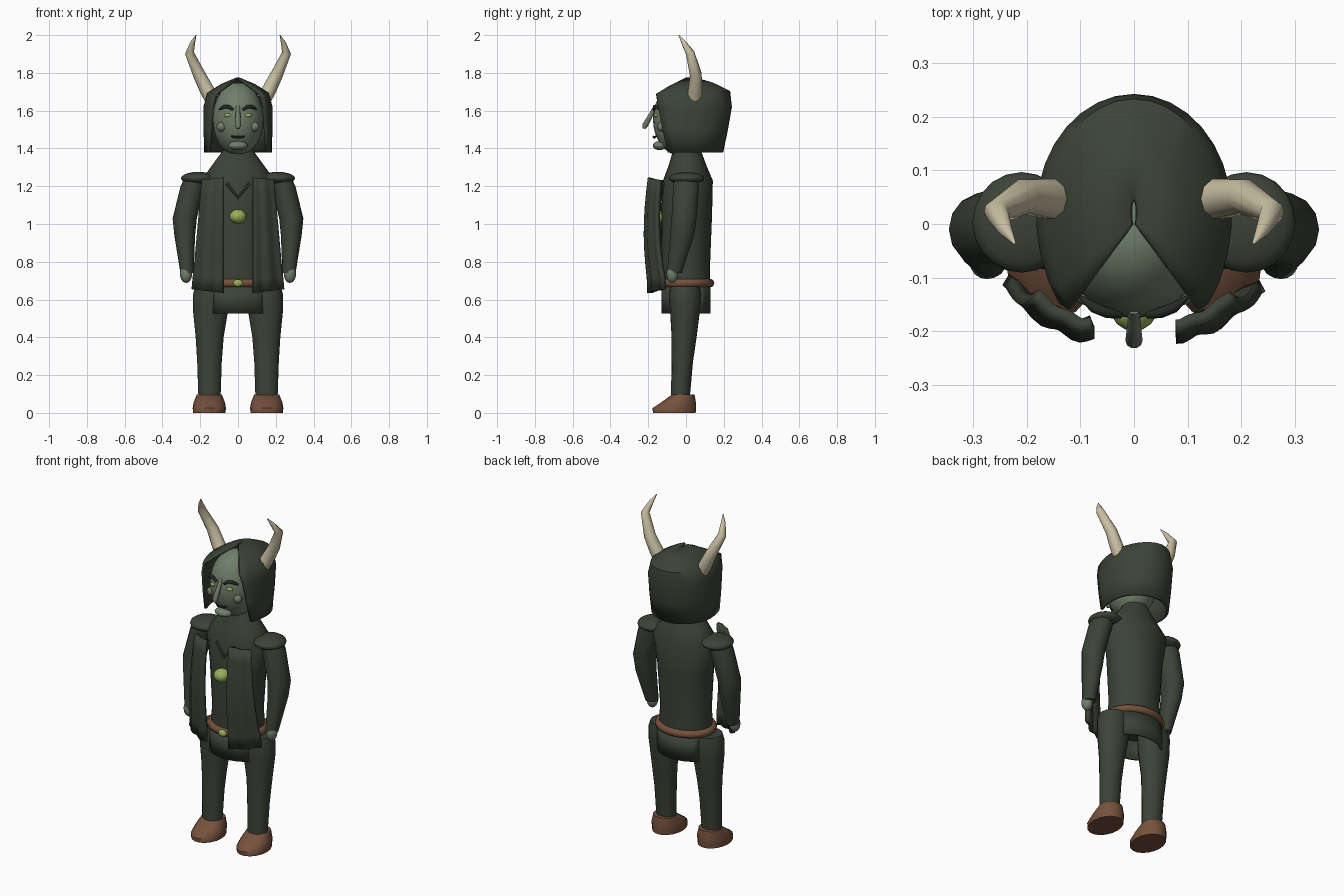
import bpy, bmesh, math
from mathutils import Vector

if "Cube" in bpy.data.objects:
    bpy.data.objects.remove(bpy.data.objects["Cube"])


def material(name, rgb):
    m = bpy.data.materials.new(name)
    m.diffuse_color = (*rgb, 1)
    m.use_nodes = True
    m.node_tree.nodes["Principled BSDF"].inputs["Base Color"].default_value = m.diffuse_color
    return m


CLOTH = material("dark green cloth", (0.044, 0.056, 0.038))
SKIN = material("grey green skin", (0.16, 0.21, 0.145))
HORN = material("bone", (0.60, 0.53, 0.37))
LEATHER = material("brown leather", (0.18, 0.083, 0.045))
GEM = material("yellow green gem", (0.33, 0.44, 0.10))
DARK = material("dark brow", (0.018, 0.024, 0.017))


def finish(name, bm, mat, angle=50, thickness=0):
    bmesh.ops.remove_doubles(bm, verts=bm.verts, dist=1e-5)
    bmesh.ops.recalc_face_normals(bm, faces=bm.faces)
    me = bpy.data.meshes.new(name)
    bm.to_mesh(me)
    bm.free()
    me.materials.append(mat)
    ob = bpy.data.objects.new(name, me)
    bpy.context.collection.objects.link(ob)
    if thickness:
        mod = ob.modifiers.new("thickness", 'SOLIDIFY')
        mod.thickness = thickness
        mod.offset = 0
    bpy.ops.object.select_all(action='DESELECT')
    ob.select_set(True)
    bpy.context.view_layer.objects.active = ob
    bpy.ops.object.shade_smooth_by_angle(angle=math.radians(angle))
    return ob


def skin_rows(name, rows, mat, closed=True, caps=True, **kw):
    """Join rows of points into one surface."""
    bm = bmesh.new()
    vs = [[bm.verts.new(p) for p in r] for r in rows]
    n = len(rows[0])
    for a, b in zip(vs, vs[1:]):
        for i in range(n if closed else n - 1):
            j = (i + 1) % n
            bm.faces.new((a[i], a[j], b[j], b[i]))
    if closed and caps:
        bm.faces.new(vs[0])
        bm.faces.new(vs[-1])
    return finish(name, bm, mat, **kw)


def rings(name, levels, mat, n=20, **kw):
    """Stack of ellipses: (z, x centre, y centre, x radius, y radius)."""
    rows = [[(cx + rx * math.cos(2 * math.pi * i / n),
              cy + ry * math.sin(2 * math.pi * i / n), z) for i in range(n)]
            for z, cx, cy, rx, ry in levels]
    return skin_rows(name, rows, mat, **kw)


def tube(name, pts, radii, mat, n=10):
    pts = [Vector(p) for p in pts]
    rows = []
    for i, p in enumerate(pts):
        d = (pts[min(i + 1, len(pts) - 1)] - pts[max(i - 1, 0)]).normalized()
        ref = Vector((0, 1, 0)) if abs(d.y) < 0.9 else Vector((0, 0, 1))
        u = d.cross(ref).normalized()
        v = d.cross(u)
        rows.append([p + radii[i] * (u * math.cos(2 * math.pi * k / n) + v * math.sin(2 * math.pi * k / n))
                     for k in range(n)])
    return skin_rows(name, rows, mat)


def ball(name, loc, size, mat, seg=16, ring=10):
    bm = bmesh.new()
    bmesh.ops.create_uvsphere(bm, u_segments=seg, v_segments=ring, radius=1)
    for v in bm.verts:
        v.co = Vector([v.co[i] * size[i] + loc[i] for i in range(3)])
    return finish(name, bm, mat)


# Robe body
rings("torso", [(0.64, 0, 0, .160, .128), (0.80, 0, 0, .148, .128), (1.05, 0, 0.003, .165, .135),
                (1.23, 0, 0.01, .195, .132), (1.31, 0, 0.008, .138, .100),
                (1.40, 0, 0.005, .072, .070)], CLOTH, n=24)

# Front and back skirt flaps follow the waist curve
for name, s in (("front_skirt_flap", -1), ("back_skirt_flap", 1)):
    rows = []
    for z in (0.67, 0.525):
        rows.append([(x, s * 0.125 * math.sqrt(1 - (x / 0.165) ** 2), z)
                     for x in [0.135 * (i / 6 - 1) for i in range(13)]])
    skin_rows(name, rows, CLOTH, closed=False, thickness=0.012)

# Belt with buckle
belt = [[((.158 + .022 * math.cos(b)) * math.cos(a), (.128 + .022 * math.cos(b)) * math.sin(a),
          .687 + .023 * math.sin(b)) for b in [math.pi * k / 4 for k in range(8)]]
        for a in [math.pi * i / 14 for i in range(29)]]
skin_rows("belt", belt, LEATHER, caps=False)
ball("belt_buckle", (0, -.148, .687), (.026, .016, .020), GEM)

# Chest brooch and V neckline
ball("brooch", (0, -.155, 1.04), (.045, .045, .038), GEM)
tube("neckline", [(-.06, -.117, 1.215), (0, -.136, 1.14), (.06, -.117, 1.215)], [.008] * 3, CLOTH, n=6)

# Head and central facial features
ball("head", (0, -.025, 1.555), (.135, .150, .195), SKIN, 24, 16)
tube("nose", [(0, -.160, 1.625), (0, -.190, 1.57), (0, -.218, 1.52), (0, -.222, 1.505)],
     [.010, .013, .016, .008], SKIN)
tube("mouth", [(-.036, -.158, 1.466), (-.015, -.168, 1.458), (0, -.170, 1.461),
               (.015, -.168, 1.458), (.036, -.158, 1.466)], [.004, .007, .007, .007, .004], DARK, n=6)
ball("chin", (0, -.140, 1.415), (.052, .036, .024), SKIN)

# Hood: horseshoe layers of (z at front, z at back, side width, back y, front edge x, front edge y)
hood_rows = []
CY = 0.02
for zf, zb, w, back, fx, fy in [(1.38, 1.38, .172, .19, .150, -.095), (1.50, 1.50, .176, .215, .143, -.122),
                                (1.62, 1.62, .176, .236, .134, -.145), (1.685, 1.70, .158, .228, .118, -.157),
                                (1.73, 1.742, .088, .140, .060, -.078), (1.768, 1.77, .006, .045, .003, -.002)]:
    amax = math.pi - math.asin(fx / w)
    front = (CY - fy) / abs(math.cos(amax))
    row = []
    for i in range(25):
        a = amax * (i / 12 - 1)
        c = math.cos(a)
        row.append((w * math.sin(a), CY + c * (back - CY if c > 0 else front),
                    zb + (zf - zb) * abs(i / 12 - 1)))
    hood_rows.append(row)
skin_rows("hood", hood_rows, CLOTH, closed=False, thickness=0.014)

for side, s in (("left", 1), ("right", -1)):
    # Curved horns
    tube(side + "_horn", [(s * .135, .045, 1.66), (s * .165, .048, 1.71), (s * .205, .052, 1.79),
                          (s * .257, .022, 1.905), (s * .240, -.012, 1.96), (s * .222, -.038, 2.0)],
         [.040, .038, .033, .024, .013, .002], HORN)
    # Eyes, brows, cheeks
    ball(side + "_eye", (s * .054, -.158, 1.575), (.021, .012, .010), GEM, 12, 8)
    tube(side + "_eyebrow", [(s * .025, -.170, 1.605), (s * .05, -.166, 1.621),
                             (s * .075, -.156, 1.620), (s * .098, -.138, 1.607)],
         [.007, .010, .010, .005], DARK, n=8)
    ball(side + "_cheek", (s * .088, -.130, 1.515), (.025, .022, .025), SKIN)
    # Shoulder pads
    ball(side + "_shoulder_pad", (s * .210, .003, 1.242), (.092, .094, .034), CLOTH, 20, 10)
    # Sleeves bent at the elbow, then hands
    rings(side + "_sleeve", [(1.25, s * .225, .0, .055, .065), (1.20, s * .240, .0, .064, .070),
                             (1.03, s * .282, -.010, .064, .068), (.94, s * .282, -.020, .055, .065),
                             (.74, s * .270, -.062, .035, .040)], CLOTH, n=14)
    ball(side + "_hand", (s * .275, -.072, .735), (.032, .031, .047), SKIN)
    # Trouser legs
    rings(side + "_leg", [(.67, s * .140, -.005, .085, .078), (.63, s * .144, -.005, .094, .084),
                          (.55, s * .145, -.005, .094, .080), (.40, s * .150, -.010, .074, .066),
                          (.27, s * .151, -.020, .065, .057), (.09, s * .151, -.029, .059, .050)],
          CLOTH, n=16)
    # Boots with a low pointed toe
    rings(side + "_boot", [(0, s * .152, -.062, .086, .115), (.025, s * .152, -.062, .088, .117),
                           (.055, s * .152, -.040, .083, .094), (.098, s * .152, -.014, .066, .060)],
          LEATHER, n=18)
    # Hanging robe panels with soft folds
    rows = []
    for k in range(9):
        t = k / 8
        z = 1.245 - .61 * t
        inner, outer = .078, .185 + .055 * t
        bulge = .020 * math.sin(math.pi * min(1, t * 1.1))
        row = []
        for i in range(13):
            u = i / 12
            fold = .009 * math.sin(u * 13 + s) * (.4 + .6 * t)
            y = -.188 - bulge - fold * .8 + (.055 + .025 * t) * u ** 1.8
            row.append((s * (inner + (outer - inner) * u), y,
                        z + (.02 * u * t if t > .8 else 0) - .012 * u * (1 - t)))
        rows.append(row)
    skin_rows(side + "_robe_panel", rows, CLOTH, closed=False, thickness=0.024)
